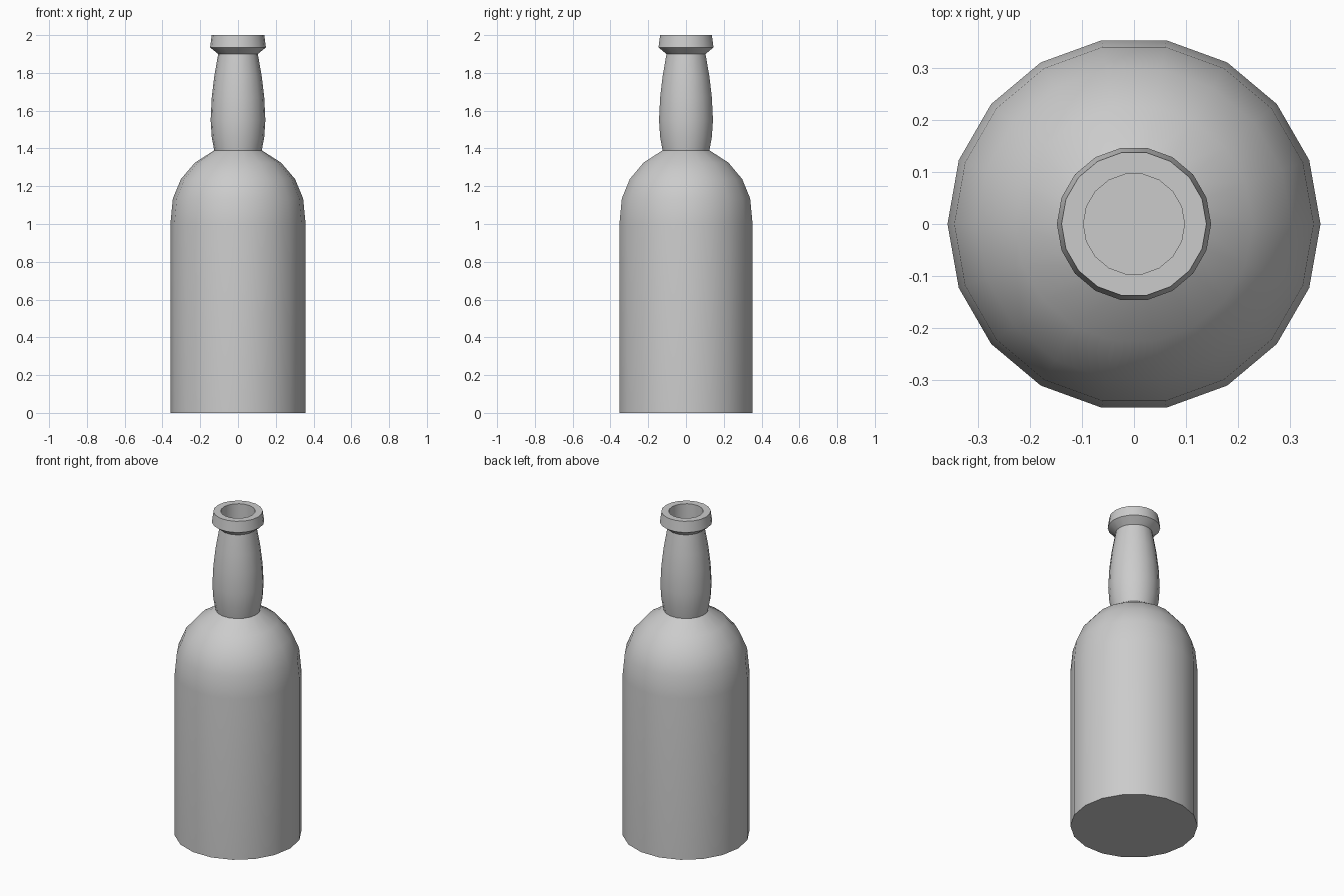
import bpy, bmesh, math

if "Cube" in bpy.data.objects:
    bpy.data.objects.remove(bpy.data.objects["Cube"])

SIDES = 18

def lathe(name, profile):
    """Spin a (radius, height) profile about z; ends on the axis close with one face."""
    bm = bmesh.new()
    rings = []
    for r, z in profile:
        rings.append([bm.verts.new((r * math.cos(2 * math.pi * i / SIDES),
                                    r * math.sin(2 * math.pi * i / SIDES), z))
                      for i in range(SIDES)])
    for a, b in zip(rings, rings[1:]):
        for i in range(SIDES):
            j = (i + 1) % SIDES
            bm.faces.new((a[i], a[j], b[j], b[i]))
    bm.faces.new(rings[0][::-1])
    bm.faces.new(rings[-1])
    bmesh.ops.recalc_face_normals(bm, faces=bm.faces)
    mesh = bpy.data.meshes.new(name)
    bm.to_mesh(mesh)
    bm.free()
    obj = bpy.data.objects.new(name, mesh)
    bpy.context.collection.objects.link(obj)
    return obj

body = [(0.358, 0), (0.358, 1.0)]
shoulder = [(0.345, 1.135), (0.302, 1.238), (0.228, 1.325), (0.126, 1.39)]
neck = [(0.139, 1.46), (0.145, 1.55), (0.139, 1.67), (0.126, 1.78), (0.105, 1.9)]
lip = [(0.148, 1.935), (0.139, 2.0)]
mouth = [(0.097, 2.0), (0.097, 1.5)]

bottle = lathe("bottle", body + shoulder + neck + lip + mouth)

# Smooth sides, crisp base and rim
bpy.context.view_layer.objects.active = bottle
bottle.select_set(True)
bpy.ops.object.shade_smooth_by_angle(angle=math.radians(50))
